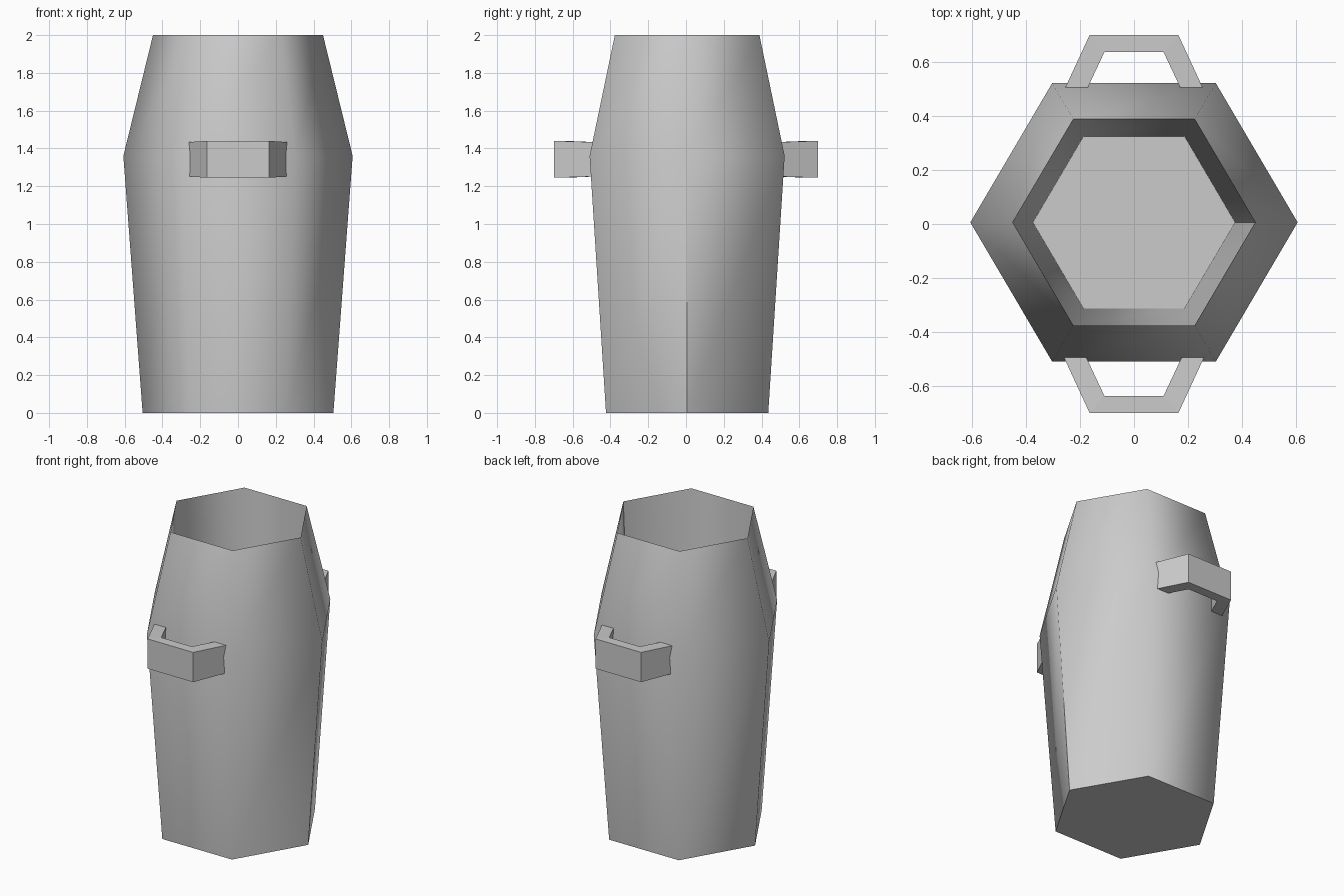
import bpy
import bmesh
from math import cos, sin, pi

cube = bpy.data.objects.get("Cube")
if cube:
    bpy.data.objects.remove(cube, do_unlink=True)

grey = bpy.data.materials.new("plain grey")
grey.use_nodes = True
colour = (0.6, 0.6, 0.6, 1)
grey.diffuse_color = colour
grey.node_tree.nodes["Principled BSDF"].inputs["Base Color"].default_value = colour

SIDES = 6
CENTRE_Y = 0.006


def finish(bm, name):
    bmesh.ops.recalc_face_normals(bm, faces=bm.faces)
    mesh = bpy.data.meshes.new(name)
    bm.to_mesh(mesh)
    bm.free()
    mesh.materials.append(grey)
    obj = bpy.data.objects.new(name, mesh)
    bpy.context.collection.objects.link(obj)
    return obj


# Hexagonal vessel: radius and height from outer base, over the rim, to inner floor
profile = [(0.505, 0), (0.607, 1.36), (0.45, 2), (0.375, 0.1)]
bm = bmesh.new()
rings = []
for radius, z in profile:
    rings.append([bm.verts.new((radius * cos(2 * pi * i / SIDES),
                                CENTRE_Y + 0.982 * radius * sin(2 * pi * i / SIDES), z))
                  for i in range(SIDES)])
for low, high in zip(rings, rings[1:]):
    for i in range(SIDES):
        j = (i + 1) % SIDES
        bm.faces.new((low[i], low[j], high[j], high[i])).smooth = True
bm.faces.new(rings[0][::-1])
bm.faces.new(rings[-1])

# Sharp base, rim and floor outlines, plus a seam down the left corner
for ring in (rings[0], rings[2], rings[3]):
    for i in range(SIDES):
        bm.edges.get((ring[i], ring[(i + 1) % SIDES])).smooth = False
for k in (0, 2):
    bm.edges.get((rings[k][0], rings[k + 1][0])).smooth = False
finish(bm, "vessel_body")


# Angular carrying handle: a bent bar with ends buried in the wall
def handle(name, side):
    half = [((0.276, 0.46), (0.193, 0.46), 0.090),
            ((0.165, 0.70), (0.110, 0.637), 0.0975)]
    path = [(-1, h) for h in half] + [(1, h) for h in reversed(half)]
    bm = bmesh.new()
    sections = []
    for sx, (outer, inner, height) in path:
        sections.append([bm.verts.new((sx * x, side * y, 1.3425 + h))
                         for (x, y), h in ((outer, -height), (outer, height),
                                           (inner, height), (inner, -height))])
    for a, b in zip(sections, sections[1:]):
        for i in range(4):
            j = (i + 1) % 4
            bm.faces.new((a[i], a[j], b[j], b[i]))
    bm.faces.new(sections[0])
    bm.faces.new(sections[-1])
    finish(bm, name)


handle("front_handle", -1)
handle("back_handle", 1)
